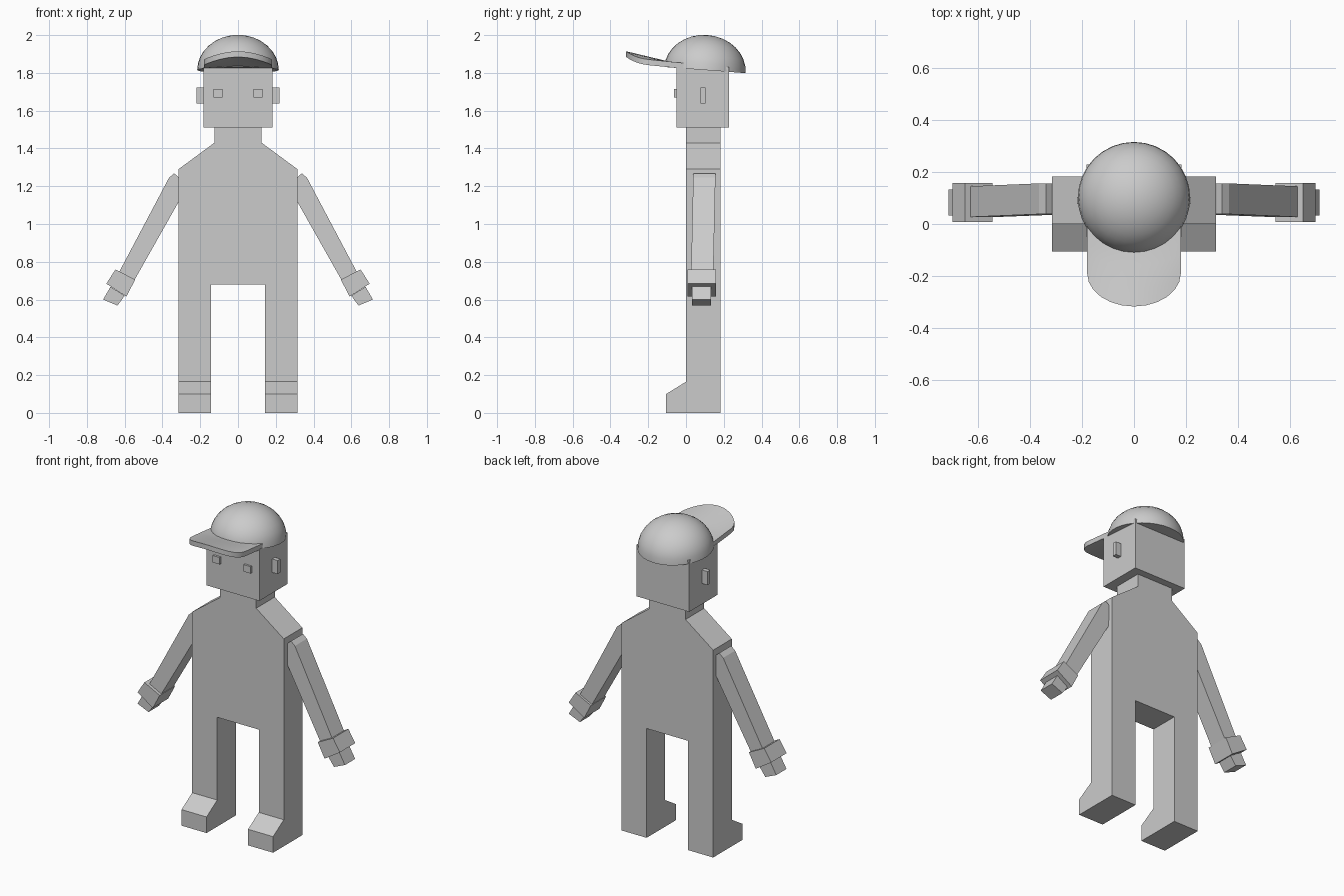
import bpy, bmesh, math
from mathutils import Matrix

if "Cube" in bpy.data.objects:
    bpy.data.objects.remove(bpy.data.objects["Cube"])


def finish(name, bm):
    bmesh.ops.recalc_face_normals(bm, faces=bm.faces[:])
    me = bpy.data.meshes.new(name)
    bm.to_mesh(me)
    bm.free()
    ob = bpy.data.objects.new(name, me)
    bpy.context.collection.objects.link(ob)
    return ob


def prism(name, ring_a, ring_b):
    """Solid between two matching rings of 3D points."""
    bm = bmesh.new()
    a = [bm.verts.new(p) for p in ring_a]
    b = [bm.verts.new(p) for p in ring_b]
    bm.faces.new(a)
    bm.faces.new(b)
    for i in range(len(a)):
        j = (i + 1) % len(a)
        bm.faces.new((a[i], a[j], b[j], b[i]))
    return finish(name, bm)


def front_profile(name, pts, y0, y1, side=1, lean=0.0):
    """Extrude an x,z outline in depth; lean shifts y with height."""
    ring = lambda y: [(side * x, y + lean * (z - 0.7), z) for x, z in pts]
    return prism(name, ring(y0), ring(y1))


def box(name, x, y, z):
    return front_profile(name, [(x[0], z[0]), (x[1], z[0]), (x[1], z[1]), (x[0], z[1])], *y)


# Torso, legs and neck in one outline
half = [(0.143, 0.68), (0.143, 0), (0.315, 0), (0.315, 1.29), (0.125, 1.43), (0.125, 1.515)]
front_profile("body", half + [(-x, z) for x, z in reversed(half)], 0, 0.183)

# Head
box("head", (-0.182, 0.182), (-0.05, 0.228), (1.51, 1.83))

arm = [(0.317, 1.25), (0.338, 1.268), (0.365, 1.245), (0.628, 0.748), (0.554, 0.693), (0.29, 1.16)]
cuff = [(0.649, 0.759), (0.544, 0.706), (0.591, 0.616), (0.697, 0.684)]
hand = [(0.714, 0.6), (0.638, 0.568), (0.60, 0.62), (0.675, 0.668)]
foot = [(-0.105, 0), (-0.105, 0.1), (0, 0.165), (0, 0)]

for s, tag in ((1, "left"), (-1, "right")):
    front_profile(tag + "_arm", arm, 0.026, 0.144, s, 0.022)
    front_profile(tag + "_cuff", cuff, 0.007, 0.158, s)
    front_profile(tag + "_hand", hand, 0.032, 0.132, s)
    prism(tag + "_foot", [(s * 0.143, y, z) for y, z in foot], [(s * 0.315, y, z) for y, z in foot])
    box(tag + "_ear", (s * 0.17, s * 0.22), (0.076, 0.103), (1.639, 1.723))
    box(tag + "_eye", (s * 0.082, s * 0.13), (-0.063, -0.04), (1.671, 1.714))

# Cap dome: squashed half sphere, tipped slightly to the back
bm = bmesh.new()
bmesh.ops.create_uvsphere(bm, u_segments=32, v_segments=16, radius=1)
geom = bm.verts[:] + bm.edges[:] + bm.faces[:]
bmesh.ops.bisect_plane(bm, geom=geom, dist=1e-4, plane_co=(0, 0, 0), plane_no=(0, 0, -1), clear_outer=True)
bmesh.ops.holes_fill(bm, edges=[e for e in bm.edges if e.is_boundary], sides=0)
bm.transform(Matrix.Translation((0, 0.1, 1.815)) @ Matrix.Rotation(math.radians(-4.3), 4, 'X')
             @ Matrix.Diagonal((0.216, 0.216, 0.186, 1)))
dome = finish("cap_dome", bm)
bpy.context.view_layer.objects.active = dome
dome.select_set(True)
bpy.ops.object.shade_smooth_by_angle(angle=math.radians(35))

# Cap brim: arched sheet with an elliptical front, given thickness
bm = bmesh.new()
cols, rows = 12, 6
grid = []
for i in range(cols + 1):
    a = math.pi * (i / cols - 0.5)
    x = 0.18 * math.sin(a)
    end = 0.19 + 0.127 * math.cos(a)
    line = []
    for j in range(rows + 1):
        t = end * j / rows
        arch = max(0, 0.014 + 0.14 * (t - 0.19)) * (1 - (x / 0.18) ** 2)
        line.append(bm.verts.new((x, -t, 1.87 + 0.1 * (t - 0.19) + arch)))
    grid.append(line)
for i in range(cols):
    for j in range(rows):
        bm.faces.new((grid[i][j], grid[i][j + 1], grid[i + 1][j + 1], grid[i + 1][j]))
ext = bmesh.ops.extrude_face_region(bm, geom=bm.faces[:], use_keep_orig=True)
for v in ext["geom"]:
    if isinstance(v, bmesh.types.BMVert):
        v.co.z -= 0.03
brim = finish("cap_brim", bm)
bpy.ops.object.select_all(action='DESELECT')
bpy.context.view_layer.objects.active = brim
brim.select_set(True)
bpy.ops.object.shade_smooth_by_angle(angle=math.radians(30))
